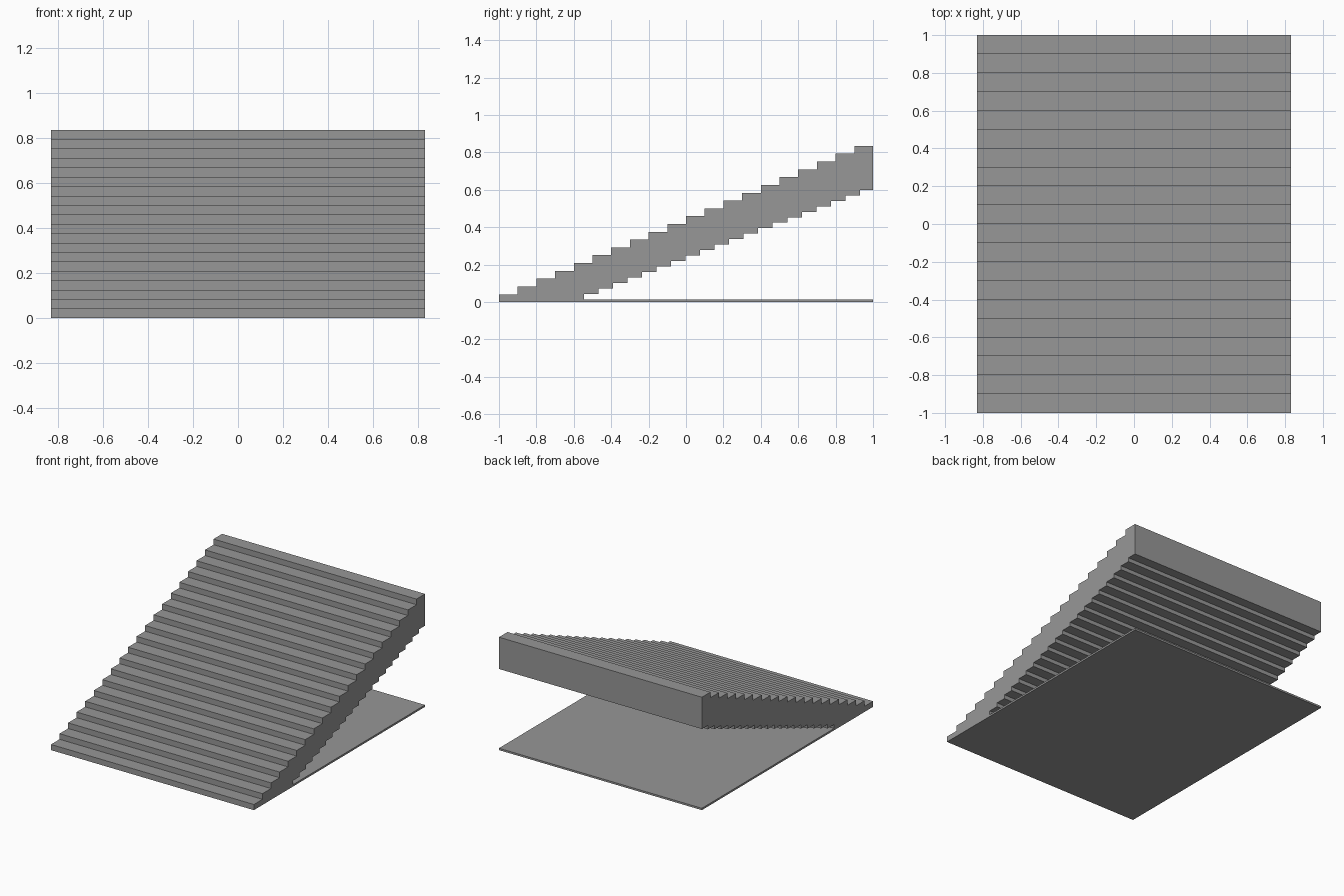
import bpy, bmesh

if "Cube" in bpy.data.objects:
    bpy.data.objects.remove(bpy.data.objects["Cube"])

HALF_W = 0.83
STEPS = 20
TREAD, RISE = 2.0 / STEPS, 0.835 / STEPS
PLATE_T = 0.014
UNDER_Y, UNDER_TOP, UNDER_RUN = -0.545, 0.60, 0.0776

# Dark grey finish
grey = bpy.data.materials.new("dark_grey")
grey.diffuse_color = (0.31, 0.31, 0.31, 1)
grey.use_nodes = True
grey.node_tree.nodes["Principled BSDF"].inputs["Base Color"].default_value = grey.diffuse_color


def extrude_profile(name, profile):
    """Extrude a (y, z) outline across the full width."""
    bm = bmesh.new()
    face = bm.faces.new([bm.verts.new((-HALF_W, y, z)) for y, z in profile])
    ext = bmesh.ops.extrude_face_region(bm, geom=[face])
    verts = [g for g in ext["geom"] if isinstance(g, bmesh.types.BMVert)]
    bmesh.ops.translate(bm, verts=verts, vec=(2 * HALF_W, 0, 0))
    bmesh.ops.recalc_face_normals(bm, faces=bm.faces)
    mesh = bpy.data.meshes.new(name)
    bm.to_mesh(mesh)
    bm.free()
    mesh.materials.append(grey)
    obj = bpy.data.objects.new(name, mesh)
    bpy.context.collection.objects.link(obj)
    return obj


# Stair flight: treads on top, finer stepping underneath
outline = [(-1, PLATE_T)]
for i in range(STEPS):
    z = (i + 1) * RISE
    outline += [(-1 + i * TREAD, z), (-1 + (i + 1) * TREAD, z)]

lift = (UNDER_TOP - PLATE_T) / STEPS
under = [(UNDER_Y, PLATE_T)]
for i in range(STEPS):
    z = PLATE_T + (i + 1) * lift
    y_end = 1 if i == STEPS - 1 else UNDER_Y + (i + 1) * UNDER_RUN
    under += [(UNDER_Y + i * UNDER_RUN, z), (y_end, z)]
extrude_profile("stair_flight", outline + under[::-1])

# Thin base plate below the flight
extrude_profile("base_plate", [(-1, 0), (1, 0), (1, PLATE_T), (-1, PLATE_T)])
